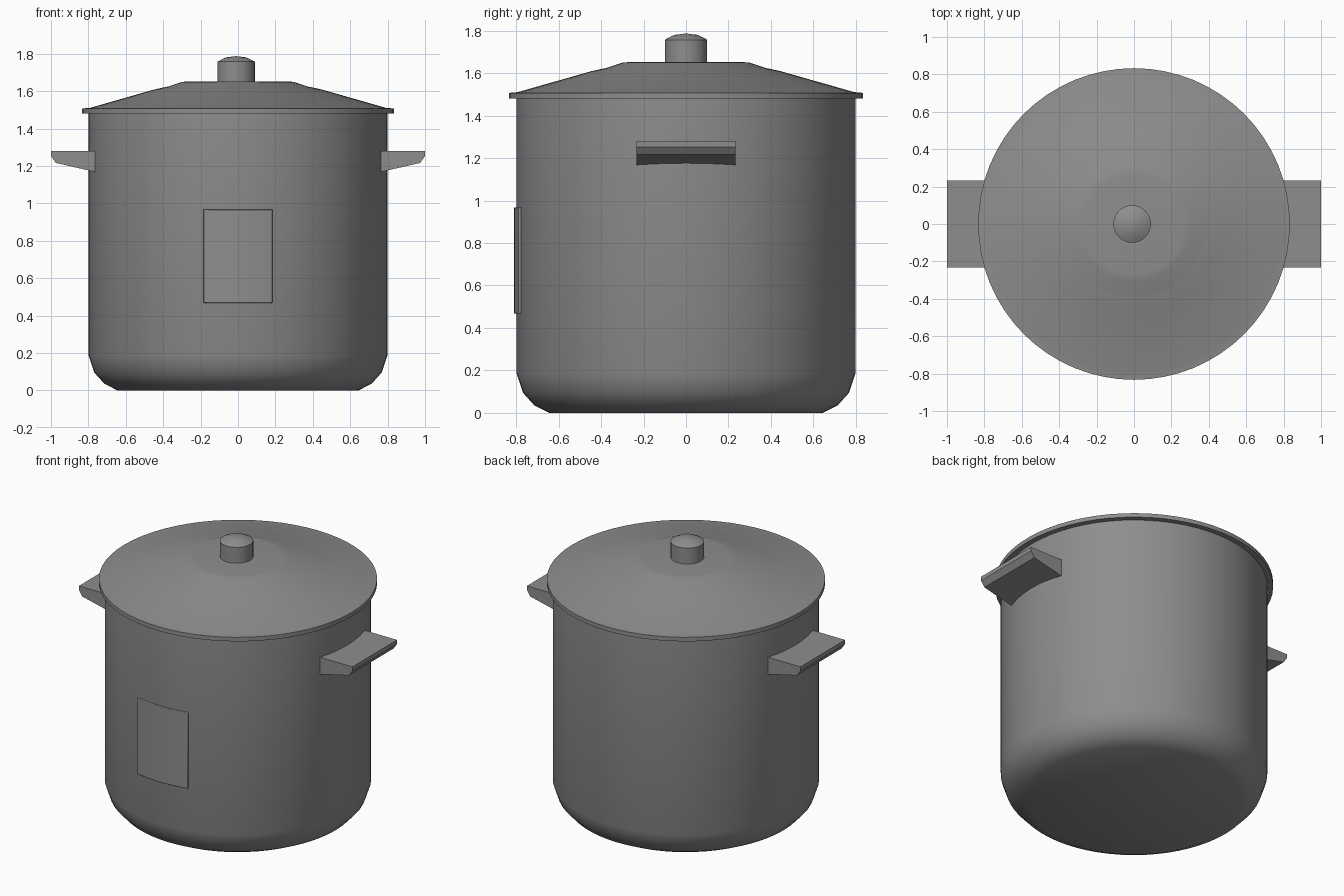
import bpy, bmesh, math
from mathutils import Vector

cube = bpy.data.objects.get("Cube")
if cube:
    bpy.data.objects.remove(cube, do_unlink=True)

GREY = (0.27, 0.27, 0.27, 1.0)
metal = bpy.data.materials.new("grey metal")
metal.use_nodes = True
metal.diffuse_color = GREY
metal.node_tree.nodes["Principled BSDF"].inputs["Base Color"].default_value = GREY


def finish(name, bm, angle):
    """Turn a bmesh into a named, shaded object."""
    bmesh.ops.remove_doubles(bm, verts=bm.verts, dist=1e-5)
    bmesh.ops.recalc_face_normals(bm, faces=bm.faces)
    mesh = bpy.data.meshes.new(name)
    bm.to_mesh(mesh)
    bm.free()
    mesh.materials.append(metal)
    obj = bpy.data.objects.new(name, mesh)
    bpy.context.collection.objects.link(obj)
    bpy.ops.object.select_all(action="DESELECT")
    obj.select_set(True)
    bpy.context.view_layer.objects.active = obj
    bpy.ops.object.shade_smooth_by_angle(angle=math.radians(angle))
    return obj


def lathe(name, profile, angle=40, steps=64, x=0.0):
    """Spin a (radius, height) profile around the vertical axis."""
    bm = bmesh.new()
    verts = [bm.verts.new((r, 0, z)) for r, z in profile]
    edges = [bm.edges.new(pair) for pair in zip(verts, verts[1:])]
    bmesh.ops.spin(bm, geom=verts + edges, cent=(0, 0, 0), axis=(0, 0, 1),
                   angle=math.tau, steps=steps, use_duplicate=False)
    bmesh.ops.translate(bm, verts=bm.verts, vec=(x, 0, 0))
    return finish(name, bm, angle)


def prism(name, points, depth, angle=35):
    """Extrude a closed outline of 3D points along a vector."""
    bm = bmesh.new()
    face = bm.faces.new([bm.verts.new(p) for p in points])
    out = bmesh.ops.extrude_face_region(bm, geom=[face], use_keep_orig=True)
    moved = [v for v in out["geom"] if isinstance(v, bmesh.types.BMVert)]
    bmesh.ops.translate(bm, verts=moved, vec=Vector(depth))
    return finish(name, bm, angle)


# Hollow pot with a rounded base
lathe("pot_body", [(0, 0), (0.645, 0), (0.715, 0.036), (0.768, 0.095),
                   (0.798, 0.185), (0.798, 1.49), (0.77, 1.49),
                   (0.77, 0.19), (0.64, 0.03), (0, 0.03)])

# Lid with a thin rim and a stepped, flat crown
lathe("lid", [(0, 1.652), (0.27, 1.652), (0.3, 1.649), (0.375, 1.624),
              (0.41, 1.617), (0.45, 1.608), (0.79, 1.511), (0.833, 1.507),
              (0.833, 1.48), (0.76, 1.48), (0.4, 1.59), (0, 1.62)])

# Knob with a shallow chamfered top
lathe("lid_knob", [(0, 1.64), (0.1, 1.64), (0.1, 1.757), (0.056, 1.78),
                   (0, 1.787)], steps=32, x=-0.01)

# Side handles: wedge outline mirrored to each side
wedge = [(0.764, 1.28), (1.0, 1.28), (1.0, 1.253), (0.974, 1.216), (0.764, 1.168)]
for side, label in ((1, "left"), (-1, "right")):
    prism(label + "_handle", [(side * x, -0.233, z) for x, z in wedge],
          (0, 0.466, 0))

# Curved plate wrapped on the front of the pot
half = math.asin(0.185 / 0.81)
arc = [-half + 2 * half * i / 12 for i in range(13)]
outline = [(0.81 * math.sin(a), -0.81 * math.cos(a), 0.468) for a in arc]
outline += [(0.79 * math.sin(a), -0.79 * math.cos(a), 0.468) for a in reversed(arc)]
plate = prism("front_plate", outline, (0, 0, 0.5))
bevel = plate.modifiers.new("soft edges", "BEVEL")
bevel.width = 0.004
bevel.segments = 2
